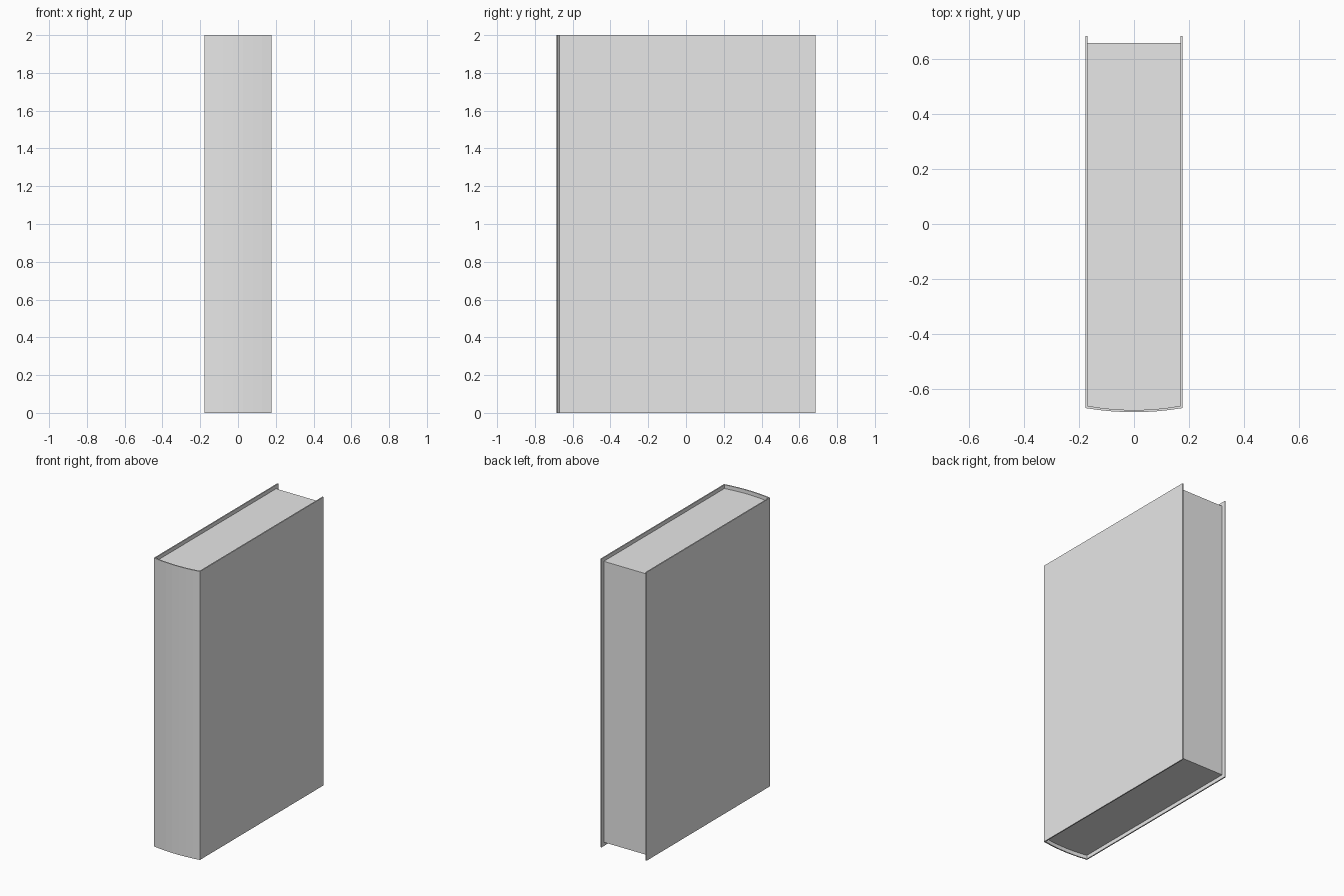
import bpy
import bmesh

cube = bpy.data.objects.get("Cube")
if cube:
    bpy.data.objects.remove(cube, do_unlink=True)

HALF_WIDTH, HALF_DEPTH, HEIGHT = 0.177, 0.685, 2.0
BOARD = 0.008       # cover thickness
PAGE_INSET = 0.026  # pages sit back from the cover edges
BULGE = 0.015       # rounding of the spine
SEGMENTS = 7

grey = bpy.data.materials.new("plain grey")
grey.use_nodes = True
grey.diffuse_color = (0.8, 0.8, 0.8, 1)
grey.node_tree.nodes["Principled BSDF"].inputs["Base Color"].default_value = (0.8, 0.8, 0.8, 1)


def spine_arc(half_width, y_mid):
    """Shallow curve across the spine, from left (-x) to right (+x)."""
    steps = [2 * i / SEGMENTS - 1 for i in range(SEGMENTS + 1)]
    return [(half_width * t, y_mid + BULGE * t * t) for t in steps]


def extrude_profile(name, outline, z0, z1):
    """Raise a closed counter-clockwise xy outline into a solid."""
    bm = bmesh.new()
    face = bm.faces.new([bm.verts.new((x, y, z0)) for x, y in outline])
    result = bmesh.ops.extrude_face_region(bm, geom=[face], use_keep_orig=True)
    top = [v for v in result["geom"] if isinstance(v, bmesh.types.BMVert)]
    bmesh.ops.translate(bm, verts=top, vec=(0, 0, z1 - z0))
    bmesh.ops.recalc_face_normals(bm, faces=bm.faces)
    mesh = bpy.data.meshes.new(name)
    bm.to_mesh(mesh)
    bm.free()
    mesh.materials.append(grey)
    obj = bpy.data.objects.new(name, mesh)
    bpy.context.collection.objects.link(obj)
    return obj


outer = spine_arc(HALF_WIDTH, -HALF_DEPTH)
inner = spine_arc(HALF_WIDTH - BOARD, -HALF_DEPTH + BOARD)
w_in = HALF_WIDTH - BOARD

# Cover: two boards joined by the rounded spine
cover_outline = (outer + [(HALF_WIDTH, HALF_DEPTH), (w_in, HALF_DEPTH)]
                 + inner[::-1] + [(-w_in, HALF_DEPTH), (-HALF_WIDTH, HALF_DEPTH)])
extrude_profile("cover", cover_outline, 0, HEIGHT)

# Page block: fills the cover, set back on its three open edges
y_back = HALF_DEPTH - PAGE_INSET
pages_outline = inner + [(w_in, y_back), (-w_in, y_back)]
extrude_profile("pages", pages_outline, PAGE_INSET, HEIGHT - PAGE_INSET)
